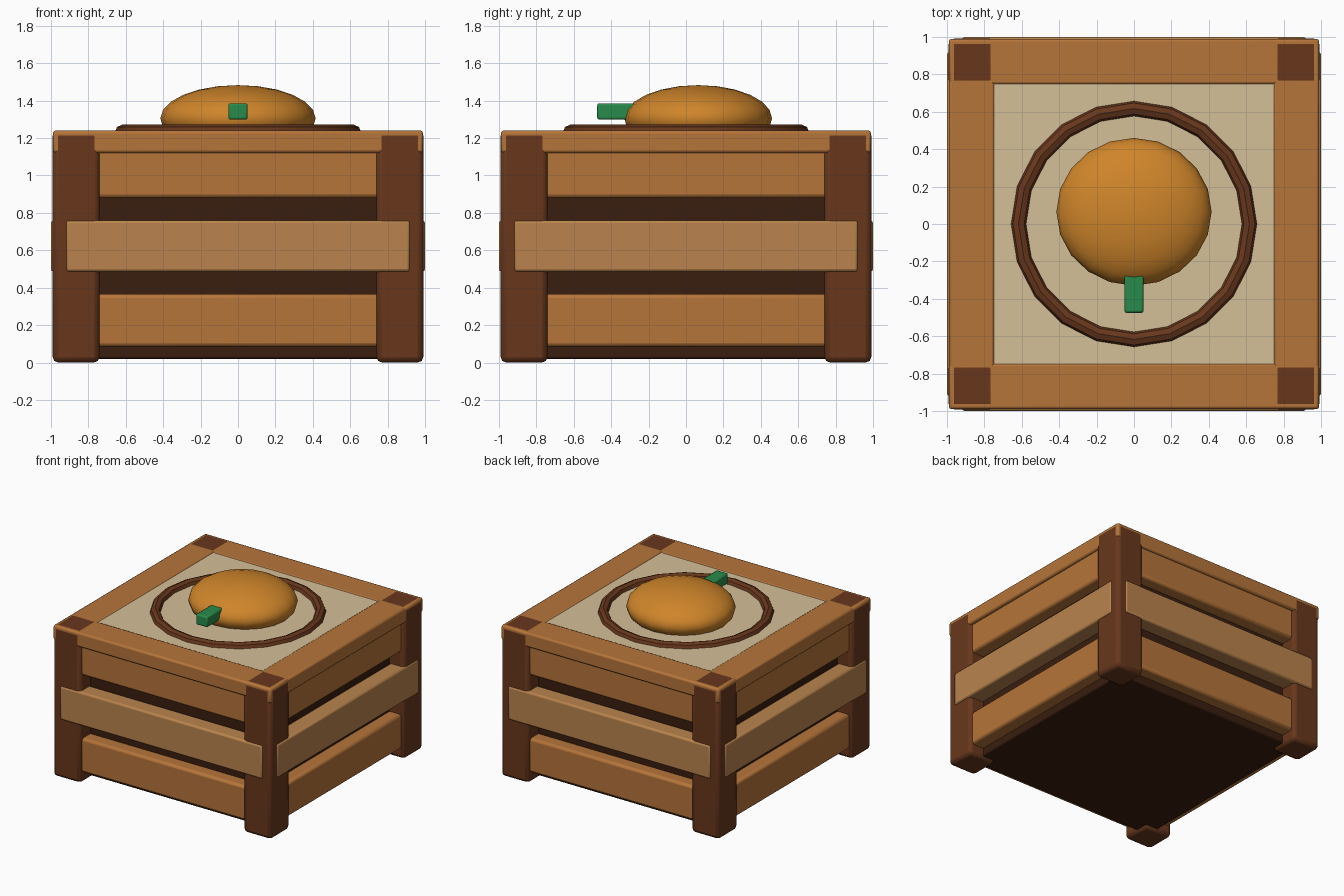
import bpy, math

if "Cube" in bpy.data.objects:
    bpy.data.objects.remove(bpy.data.objects["Cube"])


def material(name, r, g, b):
    m = bpy.data.materials.new(name)
    m.diffuse_color = [(c / 255) ** 2.2 for c in (r, g, b)] + [1]
    m.use_nodes = True
    m.node_tree.nodes["Principled BSDF"].inputs["Base Color"].default_value = m.diffuse_color
    return m


DARK = material("dark_wood", 104, 58, 34)
WOOD = material("warm_wood", 180, 116, 60)
PALE = material("pale_wood", 184, 130, 78)
INNER = material("shadow_wood", 60, 35, 22)
CREAM = material("cream_panel", 212, 190, 150)
ORANGE = material("orange", 206, 132, 46)
GREEN = material("green", 44, 138, 76)


def finish(name, mat):
    ob = bpy.context.object
    ob.name = name
    ob.data.materials.append(mat)
    bpy.ops.object.shade_smooth_by_angle(angle=math.radians(40))
    return ob


def box(name, lo, hi, mat, bevel=0.0, turn=0.0):
    """Bevelled box between two corners, turned about the world z axis."""
    bpy.ops.mesh.primitive_cube_add(size=1)
    ob = bpy.context.object
    for v in ob.data.vertices:
        v.co = [l + (h - l) * (c + 0.5) for l, h, c in zip(lo, hi, v.co)]
    ob.rotation_euler.z = turn
    if bevel:
        mod = ob.modifiers.new("edges", 'BEVEL')
        mod.width = bevel
        mod.segments = 2
    return finish(name, mat)


# Dark inner body and cream top panel
box("inner_body", (-0.86, -0.86, 0.02), (0.86, 0.86, 1.16), INNER, 0.012)
box("top_panel", (-0.76, -0.76, 1.15), (0.76, 0.76, 1.235), CREAM)

# Four sides: corner post, top rail and three slats each
for i, side in enumerate(("front", "right", "back", "left")):
    a = i * math.pi / 2
    box(side + "_post", (-0.991, -0.991, 0), (-0.74, -0.74, 1.241), DARK, 0.03, a)
    box(side + "_top_rail", (-0.99, -0.99, 1.12), (0.99, -0.745, 1.24), WOOD, 0.015, a)
    box(side + "_lower_slat", (-0.76, -0.965, 0.085), (0.76, -0.84, 0.365), WOOD, 0.02, a)
    box(side + "_upper_slat", (-0.76, -0.965, 0.88), (0.76, -0.84, 1.14), WOOD, 0.02, a)
    box(side + "_middle_slat", (-0.92, -1.0, 0.485), (0.92, -0.86, 0.76), PALE, 0.015, a)

# Ring on the lid
bpy.ops.mesh.primitive_torus_add(major_radius=0.617, minor_radius=0.042,
                                 major_segments=20, minor_segments=8,
                                 location=(0, 0, 1.23))
finish("lid_ring", DARK)

# Flattened fruit and its stem
bpy.ops.mesh.primitive_uv_sphere_add(segments=20, ring_count=12, radius=1,
                                     location=(0, 0.065, 1.305))
bpy.context.object.scale = (0.415, 0.395, 0.178)
finish("fruit", ORANGE)
box("stem", (-0.052, -0.475, 1.298), (0.052, -0.24, 1.386), GREEN, 0.012)
